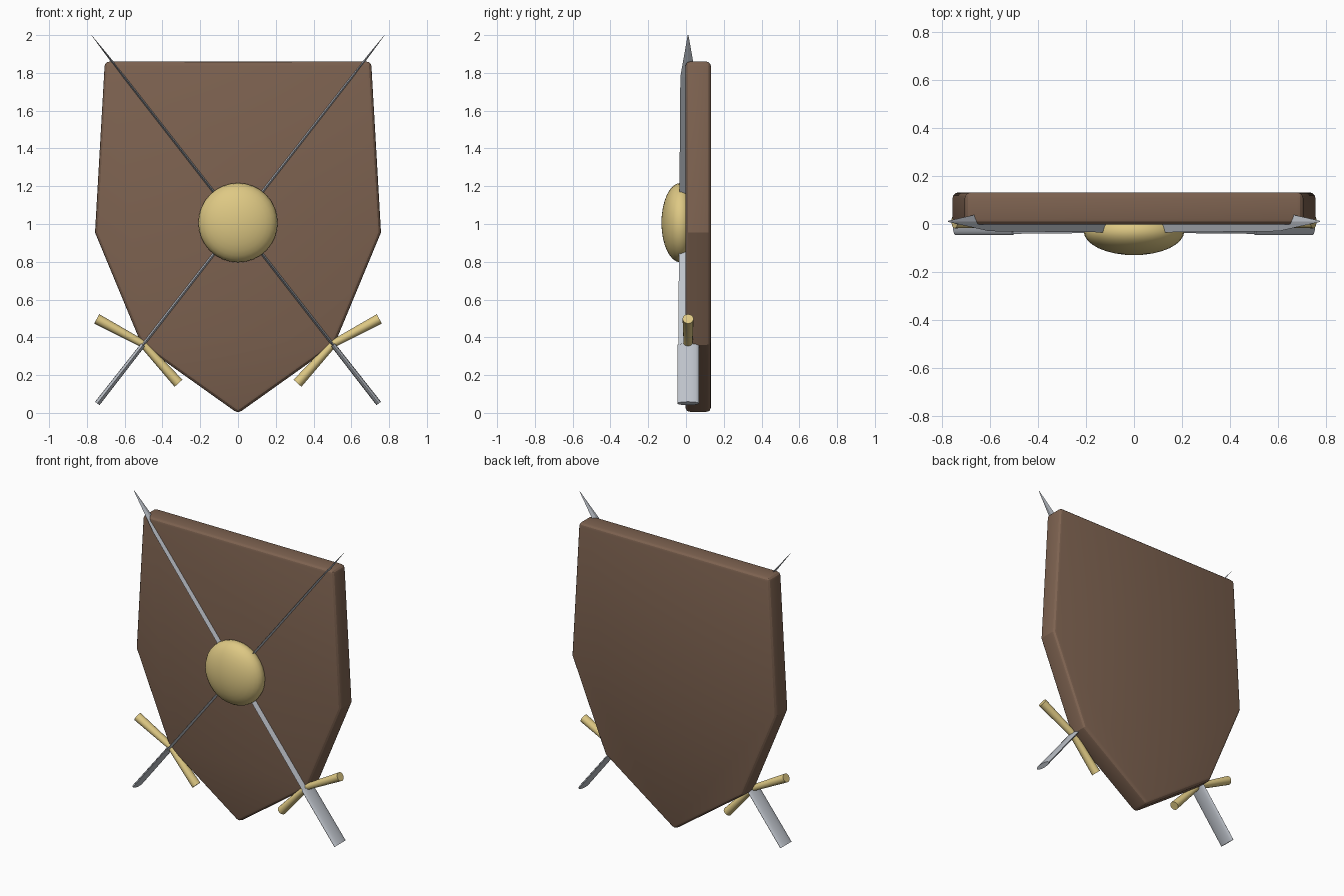
import bpy, bmesh, math
from mathutils import Vector

cube = bpy.data.objects.get("Cube")
if cube:
    bpy.data.objects.remove(cube, do_unlink=True)


def material(name, rgb):
    mat = bpy.data.materials.new(name)
    mat.use_nodes = True
    color = (*rgb, 1)
    mat.diffuse_color = color
    mat.node_tree.nodes["Principled BSDF"].inputs["Base Color"].default_value = color
    return mat


wood = material("brown wood", (0.205, 0.122, 0.08))
brass = material("pale brass", (0.73, 0.58, 0.23))
steel = material("grey steel", (0.52, 0.55, 0.60))


def finish(name, bm, mat, angle=None):
    """Turn a bmesh into an object, optionally smooth shaded."""
    bmesh.ops.recalc_face_normals(bm, faces=bm.faces)
    mesh = bpy.data.meshes.new(name)
    bm.to_mesh(mesh)
    bm.free()
    mesh.materials.append(mat)
    obj = bpy.data.objects.new(name, mesh)
    bpy.context.collection.objects.link(obj)
    if angle:
        bpy.ops.object.select_all(action="DESELECT")
        obj.select_set(True)
        bpy.context.view_layer.objects.active = obj
        bpy.ops.object.shade_smooth_by_angle(angle=math.radians(angle))
    return obj


SWORD_Y = 0.011


def loft(name, sections, sides, mat, angle=None):
    """Sweep an ellipse along (x, z, half thickness, half depth) sections."""
    bm = bmesh.new()
    path = [Vector((s[0], SWORD_Y, s[1])) for s in sections]
    rings = []
    for i, (x, z, thick, depth) in enumerate(sections):
        along = path[min(i + 1, len(path) - 1)] - path[max(i - 1, 0)]
        across = Vector((along.z, 0, -along.x)).normalized()
        ring = []
        for k in range(sides):
            a = math.tau * k / sides
            offset = across * thick * math.cos(a) + Vector((0, depth * math.sin(a), 0))
            ring.append(bm.verts.new(path[i] + offset))
        rings.append(ring)
    for low, high in zip(rings, rings[1:]):
        for k in range(sides):
            n = (k + 1) % sides
            bm.faces.new((low[k], low[n], high[n], high[k]))
    bm.faces.new(rings[0])
    bm.faces.new(rings[-1])
    return finish(name, bm, mat, angle)


# Shield board: extruded outline with rounded rim
half = [(0.705, 1.86), (0.757, 0.955), (0.51, 0.36)]
outline = half + [(0, -0.003)] + [(-x, z) for x, z in reversed(half)]
bm = bmesh.new()
front = bm.faces.new([bm.verts.new((x, -0.003, z)) for x, z in outline])
back = bmesh.ops.extrude_face_region(bm, geom=[front])["geom"]
bmesh.ops.translate(bm, vec=(0, 0.135, 0),
                    verts=[v for v in back if isinstance(v, bmesh.types.BMVert)])
bmesh.ops.recalc_face_normals(bm, faces=bm.faces)
rim = [e for e in bm.edges if e.calc_face_angle() > math.radians(40)]
bmesh.ops.bevel(bm, geom=rim, offset=0.025, segments=3, profile=0.5, affect="EDGES")
finish("shield_board", bm, wood, 20)

# Round boss in the middle
bm = bmesh.new()
bmesh.ops.create_uvsphere(bm, u_segments=32, v_segments=16, radius=1)
bmesh.ops.scale(bm, vec=(0.21, 0.21, 0.1), verts=bm.verts)
for v in bm.verts:
    v.co = (v.co.x, v.co.z - 0.03, v.co.y + 1.007)
finish("shield_boss", bm, brass, 60)

# Crossed swords, named by the side their hilt is on
for side, s in (("left", 1), ("right", -1)):
    loft(side + "_sword_grip",
         [(0.745 * s, 0.05, 0.015, 0.057), (0.503 * s, 0.36, 0.013, 0.057)],
         16, steel, 50)
    loft(side + "_sword_blade",
         [(0.503 * s, 0.36, 0.011, 0.052), (-0.604 * s, 1.78, 0.009, 0.041),
          (-0.776 * s, 2.0, 0.0008, 0.002)],
         4, steel)
    loft(side + "_sword_guard",
         [(0.748 * s, 0.498, 0.028, 0.029), (0.505 * s, 0.367, 0.02, 0.024),
          (0.315 * s, 0.157, 0.028, 0.029)],
         16, brass, 50)
